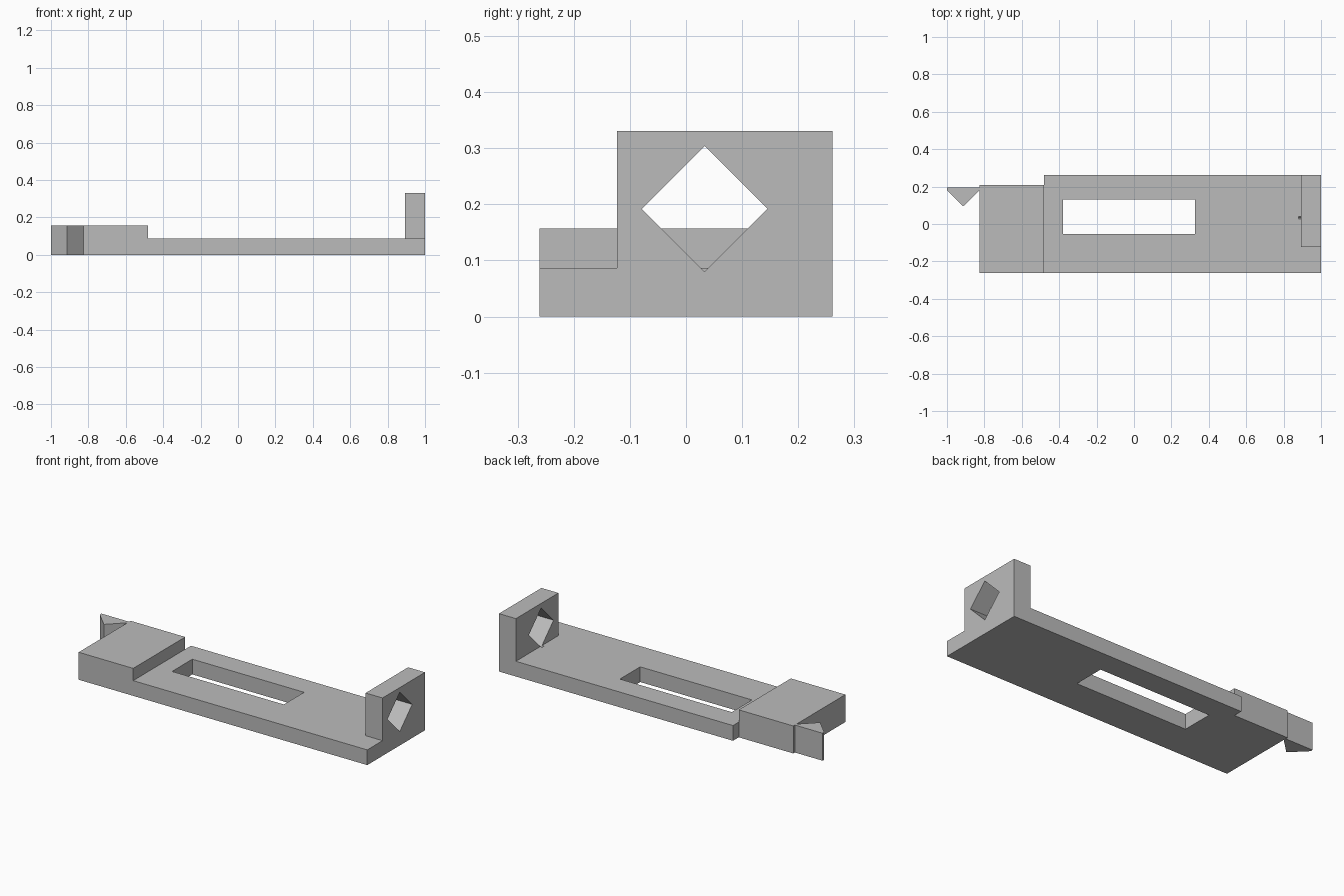
import bpy
import bmesh
from mathutils import Matrix

cube = bpy.data.objects.get("Cube")
if cube:
    bpy.data.objects.remove(cube, do_unlink=True)

# Single plain grey finish
GREY = (0.5, 0.5, 0.5, 1.0)
grey = bpy.data.materials.new("plain grey")
grey.use_nodes = True
grey.diffuse_color = GREY
shader = next(n for n in grey.node_tree.nodes if n.type == 'BSDF_PRINCIPLED')
shader.inputs["Base Color"].default_value = GREY


def prism(name, outline, low, high, along_x=False):
    """Extrude a flat outline along z, or a (y, z) outline along x."""
    bm = bmesh.new()
    place = (lambda a, b: (low, a, b)) if along_x else (lambda a, b: (a, b, low))
    face = bm.faces.new([bm.verts.new(place(a, b)) for a, b in outline])
    grown = bmesh.ops.extrude_face_region(bm, geom=[face])
    step = (high - low, 0, 0) if along_x else (0, 0, high - low)
    moved = [v for v in grown["geom"] if isinstance(v, bmesh.types.BMVert)]
    bmesh.ops.translate(bm, verts=moved, vec=step)
    bmesh.ops.recalc_face_normals(bm, faces=bm.faces)
    mesh = bpy.data.meshes.new(name)
    bm.to_mesh(mesh)
    bm.free()
    mesh.materials.append(grey)
    obj = bpy.data.objects.new(name, mesh)
    bpy.context.collection.objects.link(obj)
    return obj


def box(name, x0, x1, y0, y1, z0, z1):
    return prism(name, [(x0, y0), (x1, y0), (x1, y1), (x0, y1)], z0, z1)


def combine(target, tool, operation):
    """Apply a boolean and remove the used tool."""
    mod = target.modifiers.new(operation.lower(), 'BOOLEAN')
    mod.operation, mod.solver, mod.object = operation, 'EXACT', tool
    bpy.context.view_layer.objects.active = target
    bpy.ops.object.modifier_apply(modifier=mod.name)
    bpy.data.objects.remove(tool, do_unlink=True)


FLOOR_TOP, BLOCK_TOP, WALL_TOP = 0.087, 0.157, 0.331
STEP_X, BLOCK_X = -0.48, -0.825
FRONT, BACK = -0.261, 0.261

# Long base plate with the upright end wall
base = box("base_plate", STEP_X, 1, FRONT, BACK, 0, FLOOR_TOP)
wall = box("end_wall", 0.893, 1, -0.123, BACK, 0, WALL_TOP)
combine(base, wall, 'UNION')

# Rectangular slot through the plate
slot = box("slot_cutter", -0.38, 0.327, -0.053, 0.13, -0.1, 0.2)
combine(base, slot, 'DIFFERENCE')

# Diamond hole through the wall, just nicking the plate
y, z, r = 0.033, 0.192, 0.112
diamond = [(y - r, z), (y, z - r), (y + r, z), (y, z + r)]
hole = prism("diamond_cutter", diamond, 0.88, 1.1, along_x=True)
combine(base, hole, 'DIFFERENCE')

# Raised block at the other end
box("raised_block", BLOCK_X, STEP_X, FRONT, 0.209, 0, BLOCK_TOP)

# Pointed latch beside the block
latch = [(-1, 0.195), (-1, 0.18), (-0.914, 0.094), (BLOCK_X, 0.18), (BLOCK_X, 0.195)]
prism("latch_wedge", latch, 0, BLOCK_TOP)
